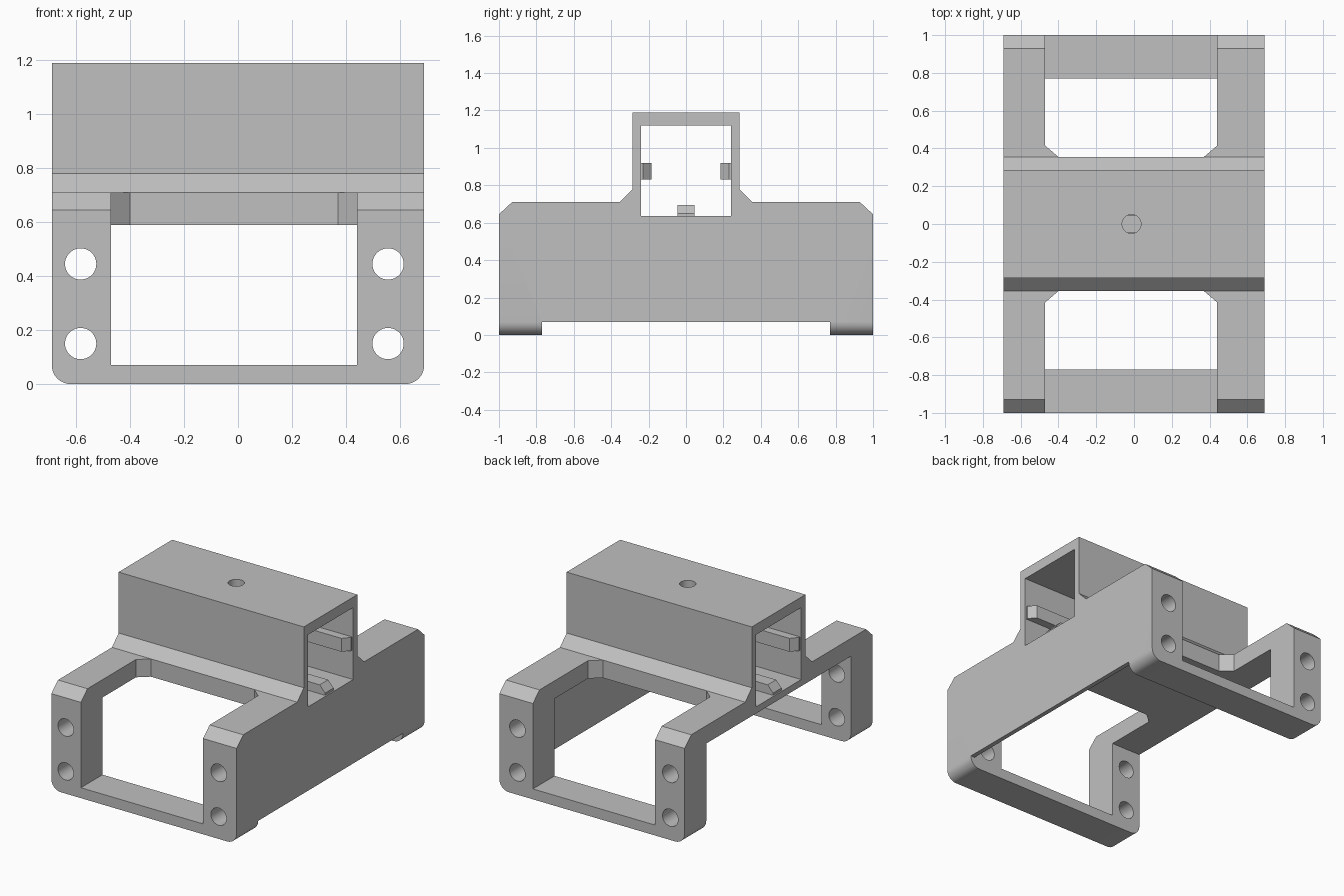
import bpy, bmesh, math
from mathutils import Vector, Matrix

cube = bpy.data.objects.get("Cube")
if cube:
    bpy.data.objects.remove(cube, do_unlink=True)

grey = bpy.data.materials.new("light grey plastic")
grey.use_nodes = True
colour = (0.53, 0.53, 0.53, 1)
grey.diffuse_color = colour
grey.node_tree.nodes["Principled BSDF"].inputs["Base Color"].default_value = colour

W = 0.69          # half width
WIN_L, WIN_R = -0.47, 0.44   # end window sides


def finish(name, bm):
    bmesh.ops.recalc_face_normals(bm, faces=bm.faces)
    mesh = bpy.data.meshes.new(name)
    bm.to_mesh(mesh)
    bm.free()
    mesh.materials.append(grey)
    obj = bpy.data.objects.new(name, mesh)
    bpy.context.collection.objects.link(obj)
    return obj


def prism(points, direction):
    """Extrude a closed outline along a direction."""
    bm = bmesh.new()
    face = bm.faces.new([bm.verts.new(p) for p in points])
    ext = bmesh.ops.extrude_face_region(bm, geom=[face])
    verts = [v for v in ext["geom"] if isinstance(v, bmesh.types.BMVert)]
    bmesh.ops.translate(bm, verts=verts, vec=Vector(direction))
    return bm


def box(x0, x1, y0, y1, z0, z1):
    return prism([(x0, y0, z0), (x1, y0, z0), (x1, y1, z0), (x0, y1, z0)],
                 (0, 0, z1 - z0))


def cylinder(r, depth, centre, rot):
    bm = bmesh.new()
    bmesh.ops.create_cone(bm, cap_ends=True, segments=40, radius1=r, radius2=r,
                          depth=depth, matrix=Matrix.Translation(centre) @ rot)
    return bm


# Body: mirrored side profile extruded across the width
half = [(1, 0), (1, 0.645), (0.93, 0.71), (0.355, 0.71), (0.285, 0.78), (0.285, 1.19)]
outline = half + [(-y, z) for y, z in reversed(half)]
bm = prism([(-W, y, z) for y, z in outline], (2 * W, 0, 0))
edges = [e for e in bm.edges if all(v.co.z < 0.01 for v in e.verts)
         and abs(e.verts[0].co.x - e.verts[1].co.x) < 0.01]
bmesh.ops.bevel(bm, geom=edges, offset=0.07, segments=8, profile=0.5, affect="EDGES")
body = finish("bracket_body", bm)

# Cutters: cavity, underside, tube, end windows, screw holes
cutters = [
    finish("cavity_cutter", box(-1, 0.66, -0.77, 0.77, -0.1, 0.59)),
    finish("underside_cutter", box(-1, 1, -0.77, 0.77, -0.2, 0.07)),
    finish("tube_cutter", box(-1, 1, -0.24, 0.24, 0.635, 1.12)),
    finish("top_hole_cutter", cylinder(0.05, 0.2, (-0.013, 0, 1.19), Matrix())),
]
for s in (-1, 1):
    plan = [(WIN_L, 1.2), (WIN_L, 0.415), (WIN_L + 0.07, 0.355),
            (WIN_R - 0.07, 0.355), (WIN_R, 0.415), (WIN_R, 1.2)]
    cutters.append(finish("window_cutter",
                          prism([(x, s * y, 0.07) for x, y in plan], (0, 0, 0.8))))
turn = Matrix.Rotation(math.pi / 2, 4, "X")
for x in (-0.583, 0.556):
    for z in (0.15, 0.445):
        cutters.append(finish("screw_hole_cutter", cylinder(0.058, 2.4, (x, 0, z), turn)))

for c in cutters:
    c.hide_render = True
    mod = body.modifiers.new(c.name, "BOOLEAN")
    mod.operation, mod.solver, mod.object = "DIFFERENCE", "EXACT", c

# Apply the cuts and remove the cutters
deps = bpy.context.evaluated_depsgraph_get()
cut_mesh = bpy.data.meshes.new_from_object(body.evaluated_get(deps))
body.modifiers.clear()
body.data = cut_mesh
for c in cutters:
    bpy.data.objects.remove(c, do_unlink=True)
cut_mesh.materials.clear()
cut_mesh.materials.append(grey)

# Guide ribs on the tube walls, with tapered ends
for s, name in ((-1, "front_guide_rib"), (1, "back_guide_rib")):
    plan = [(-0.68, 0.245), (0.68, 0.245), (0.68, 0.23), (0.64, 0.185),
            (-0.64, 0.185), (-0.68, 0.23)]
    finish(name, prism([(x, s * y, 0.83) for x, y in plan], (0, 0, 0.09)))

# Floor rib with sloped ends
side = [(-0.68, 0.63), (0.68, 0.63), (0.68, 0.65), (0.64, 0.695),
        (-0.64, 0.695), (-0.68, 0.65)]
finish("floor_guide_rib", prism([(x, -0.045, z) for x, z in side], (0, 0.09, 0)))

# Smooth the rounded edges and holes, keep the rest crisp
bpy.ops.object.select_all(action="DESELECT")
body.select_set(True)
bpy.context.view_layer.objects.active = body
bpy.ops.object.shade_smooth_by_angle(angle=math.radians(30))
